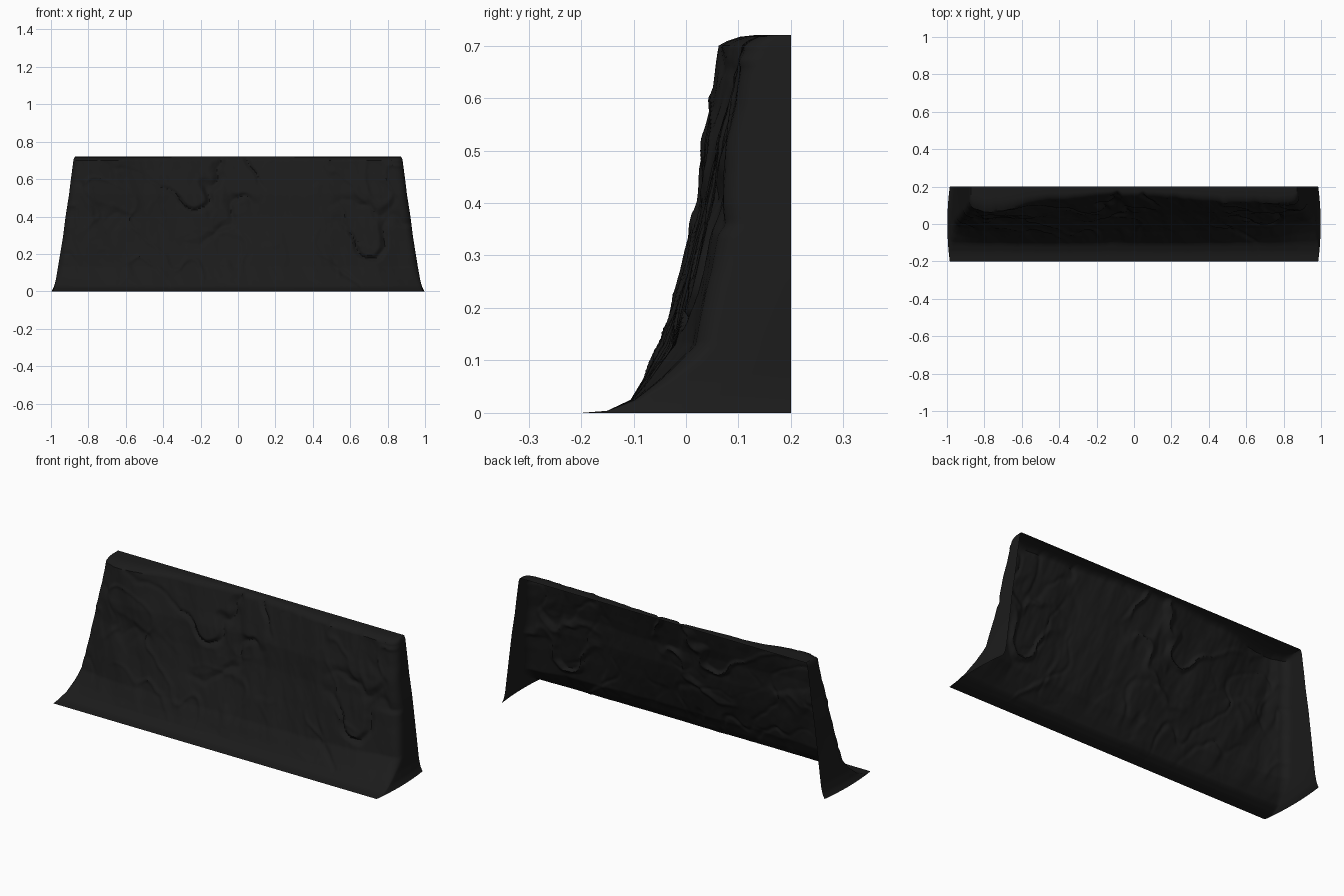
import bpy, bmesh, math
from mathutils import Vector, noise

if "Cube" in bpy.data.objects:
    bpy.data.objects.remove(bpy.data.objects["Cube"])

# Cliff profile: height, foremost y, half width, share of the depth variation
PROFILE = [(0.0, -0.20, 0.985, 0.0), (0.004, -0.15, 0.982, 0.0),
           (0.025, -0.105, 0.972, 0.06), (0.065, -0.085, 0.963, 0.4),
           (0.13, -0.06, 0.955, 0.9), (0.27, -0.028, 0.938, 1.0),
           (0.40, 0.0, 0.922, 1.0), (0.52, 0.014, 0.903, 1.0),
           (0.58, 0.03, 0.896, 1.0), (0.70, 0.056, 0.880, 1.0)]
# How far the face is set back along the width: x, near the foot, at the top
DEPTH = [(-1.0, 0.07, 0.05), (-0.9, 0.05, 0.04), (-0.8, 0.03, 0.005),
         (-0.65, 0.02, 0.025), (-0.5, 0.02, 0.06), (-0.1, 0.022, 0.1),
         (0.2, 0.022, 0.085), (0.5, 0.03, 0.057), (0.75, 0.045, 0.055),
         (0.87, 0.075, 0.06), (1.0, 0.095, 0.075)]
ROWS, COLS, SIDE, ARC = 84, 240, 10, 6
BACK, TOP = 0.2, 0.72


def interp(table, t, col=1):
    for a, b in zip(table, table[1:]):
        if t <= b[0]:
            f = (t - a[0]) / (b[0] - a[0])
            return a[col] + (b[col] - a[col]) * f
    return table[-1][col]


def crack(x, z, seed, freq):
    # thin jagged ridges along the zero line of the noise, only in some areas
    jag = 0.12 * noise.noise(Vector((x * 14, z * 14, seed + 3)))
    n = noise.noise(Vector((x * freq + z * 1.5, z * freq * 0.9, seed))) + jag
    area = noise.noise(Vector((x * 2.2, z * 2.5, seed + 7)))
    return max(0.0, 1 - abs(n) * 9) * max(0.0, area + 0.1)


def face_y(x, z):
    share = interp(PROFILE, z, 3)
    low, high = interp(DEPTH, x, 1), interp(DEPTH, x, 2)
    y = interp(PROFILE, z) + share * (low + (high - low) * min(1, max(0, (z - 0.1) / 0.6)))
    streak = noise.fractal(Vector((x * 6 + z * 1.8, z * 2.2, 3.1)), 0.9, 2.0, 4)
    lumps = noise.noise(Vector((x * 3.5, z * 4.5, 8.4)))
    rough = 0.009 * streak + 0.008 * lumps
    rough += 0.03 * crack(x, z, 1.7, 4.5) - 0.015 * crack(x, z, 5.2, 6.0)
    return min(y + rough * min(1, z / 0.12), BACK - 0.015)


def outline(z):
    # U-shaped slice: left side, rounded corner, face, corner, right side
    w = interp(PROFILE, z, 2)
    r = 0.004 + 0.04 * min(1, z / 0.1)
    face = []
    for i in range(COLS + 1):
        x = (-1 + 2 * i / COLS) * (w - r)
        face.append((x, face_y(x, z)))

    def end(sign, y0):
        pts = []
        yc = min(y0 + r, BACK - 0.005)
        for k in range(1, ARC + 1):
            a = math.pi / 2 * k / ARC
            pts.append((sign * (w - r + r * math.sin(a)), yc - (yc - y0) * math.cos(a)))
        for k in range(1, SIDE + 1):
            pts.append((sign * w, yc + (BACK - yc) * k / SIDE))
        # slight outward bow of the foot and sides
        return [(x + sign * 0.013 * max(0, 1 - (y / 0.2) ** 2) * max(0, 1 - z / 0.3), y)
                for x, y in pts]

    return end(-1, face[0][1])[::-1] + face + end(1, face[-1][1])


# Wall rows, denser at the foot
heights = [0.0, 0.002, 0.004, 0.009, 0.016] + [0.025 + 0.675 * i / ROWS for i in range(ROWS + 1)]
rows = [[(x, y, z) for x, y in outline(z)] for z in heights]

# Rounded rim and flat top reaching the open back
rim = rows[-1]
for t, s, z in [(0.12, 0.997, 0.709), (0.3, 0.993, 0.717), (0.5, 0.99, TOP), (1.0, 0.99, TOP)]:
    rows.append([(x * s, y + (BACK - y) * t, z) for x, y, _ in rim])

bm = bmesh.new()
grid = [[bm.verts.new(p) for p in row] for row in rows]
for a, b in zip(grid, grid[1:]):
    for i in range(len(a) - 1):
        bm.faces.new((a[i], a[i + 1], b[i + 1], b[i]))
bmesh.ops.remove_doubles(bm, verts=bm.verts, dist=0.00005)
mesh = bpy.data.meshes.new("cliff_wall")
bm.to_mesh(mesh)
bm.free()
cliff = bpy.data.objects.new("cliff_wall", mesh)
bpy.context.collection.objects.link(cliff)

# Dark rock colour
rock = bpy.data.materials.new("dark_rock")
rock.diffuse_color = (0.011, 0.011, 0.011, 1)
rock.use_nodes = True
rock.node_tree.nodes["Principled BSDF"].inputs["Base Color"].default_value = rock.diffuse_color
mesh.materials.append(rock)

bpy.context.view_layer.objects.active = cliff
cliff.select_set(True)
bpy.ops.object.shade_smooth_by_angle(angle=math.radians(40))
